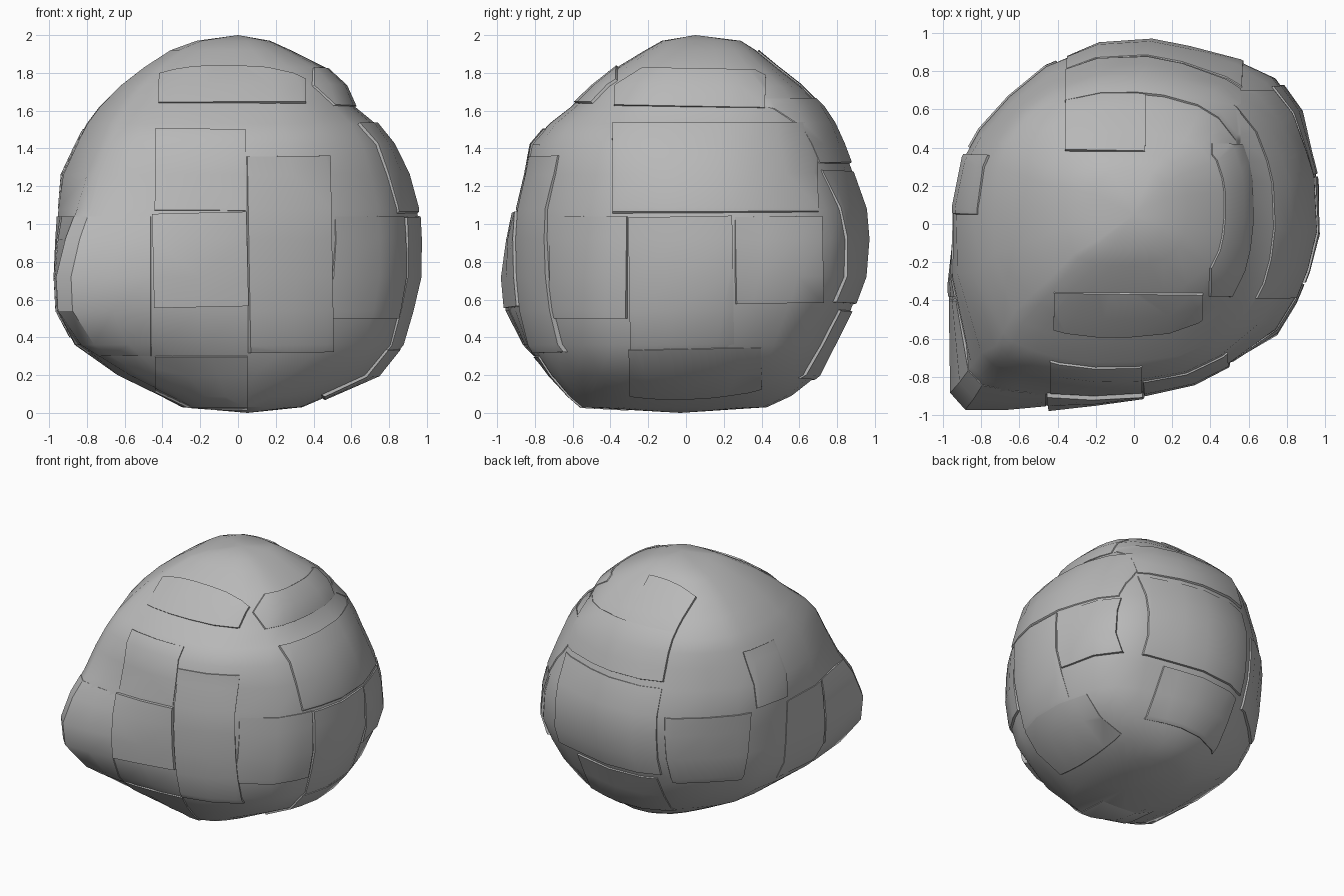
import bpy
import bmesh
import random
from mathutils import Vector, Matrix

random.seed(4)

cube = bpy.data.objects.get("Cube")
if cube:
    bpy.data.objects.remove(cube, do_unlink=True)

stone = bpy.data.materials.new("grey stone")
stone.use_nodes = True
grey = (0.48, 0.48, 0.48, 1)
stone.diffuse_color = grey
stone.node_tree.nodes["Principled BSDF"].inputs["Base Color"].default_value = grey

# Widest plan outline of the boulder, counter-clockwise
OUTLINE = [(-.96, -.88), (-.88, -.97), (-.66, -.97), (-.45, -.95), (-.2, -.92),
           (.05, -.88), (.31, -.82), (.5, -.72), (.75, -.57), (.85, -.4),
           (.91, -.25), (.97, -.05), (.97, .25), (.93, .4), (.88, .61),
           (.75, .79), (.57, .87), (.3, .93), (.1, .97), (-.18, .95),
           (-.45, .83), (-.63, .66), (-.79, .49), (-.88, .34), (-.93, .08), (-.97, -.3)]

# Levels: height, x range, y range, how strongly the plan outline is kept
LEVELS = [(.03, -.3, .34, -.56, .43, .2), (.09, -.42, .48, -.64, .56, .4),
          (.2, -.65, .74, -.75, .7, .6), (.36, -.87, .87, -.88, .78, .85),
          (.54, -.96, .92, -.95, .87, 1), (.72, -.97, .96, -.97, .94, 1),
          (.92, -.97, .96, -.96, .96, .8), (1.08, -.97, .95, -.93, .95, .55),
          (1.26, -.95, .9, -.88, .89, .4), (1.42, -.87, .82, -.84, .83, .3),
          (1.53, -.81, .73, -.74, .78, .25), (1.62, -.74, .62, -.62, .72, .2),
          (1.73, -.63, .57, -.5, .61, .2), (1.83, -.5, .46, -.37, .48, .2),
          (1.92, -.36, .28, -.22, .37, .2), (1.97, -.22, .17, -.13, .29, .2)]


def loft():
    """Closed boulder body as a bmesh; its sections turn squarer towards the crown."""
    bm = bmesh.new()
    rings = []
    for z, x0, x1, y0, y1, keep in LEVELS:
        square = 2 + min(max((z - 1.3) / .5, 0), 1)
        ring = []
        for point in OUTLINE:
            p = Vector(point) / .97
            plain = p / (abs(p.x) ** square + abs(p.y) ** square) ** (1 / square)
            p = plain.lerp(p, keep)
            ring.append(bm.verts.new(((x0 + x1 + (x1 - x0) * p.x) / 2,
                                      (y0 + y1 + (y1 - y0) * p.y) / 2, z)))
        rings.append(ring)
    count = len(OUTLINE)
    for low, high in zip(rings, rings[1:]):
        for i in range(count):
            j = (i + 1) % count
            bm.faces.new((low[i], low[j], high[j], high[i]))
    base = bm.verts.new((.05, -.03, 0))
    tip = bm.verts.new((0, .05, 2))
    for i in range(count):
        j = (i + 1) % count
        bm.faces.new((base, rings[0][j], rings[0][i]))
        bm.faces.new((tip, rings[-1][i], rings[-1][j]))
    return bm


def finish(bm, name):
    mesh = bpy.data.meshes.new(name)
    bm.to_mesh(mesh)
    bm.free()
    mesh.materials.append(stone)
    obj = bpy.data.objects.new(name, mesh)
    bpy.context.collection.objects.link(obj)
    bpy.ops.object.select_all(action='DESELECT')
    obj.select_set(True)
    bpy.context.view_layer.objects.active = obj
    bpy.ops.object.shade_smooth_by_angle(angle=.6)


def slab(name, low, high, push, tilt=.02):
    """Cut a box-shaped piece of the skin, lift it and give it side walls."""
    bm = loft()
    for axis in range(3):
        for limit, side in ((low[axis], -1), (high[axis], 1)):
            normal, point = Vector(), Vector()
            normal[axis], point[axis] = side, limit
            bmesh.ops.bisect_plane(bm, geom=bm.verts[:] + bm.edges[:] + bm.faces[:],
                                   plane_co=point, plane_no=normal, clear_outer=True)
    push = Vector(push)
    middle = sum((v.co for v in bm.verts), Vector()) / len(bm.verts)
    swing = Vector([random.uniform(-tilt, tilt) for _ in range(3)])
    turn = Matrix.Rotation(swing.length, 3, swing.normalized())
    for v in bm.verts:
        v.co = middle + turn @ (v.co - middle) + push
    rim = [e for e in bm.edges if e.is_boundary]
    walls = bmesh.ops.extrude_edge_only(bm, edges=rim)["geom"]
    bmesh.ops.translate(bm, verts=[v for v in walls if isinstance(v, bmesh.types.BMVert)],
                        vec=push.normalized() * -.06)
    bmesh.ops.recalc_face_normals(bm, faces=bm.faces[:])
    finish(bm, name)


body = loft()
bmesh.ops.recalc_face_normals(body, faces=body.faces[:])
finish(body, "boulder_body")

FAR = 2
# Front pieces
slab("front_square", (-.45, -FAR, .56), (.05, -.3, 1.06), (0, -.03, 0), .03)
slab("front_shoulder", (.05, -FAR, .32), (.49, -.3, 1.36), (.01, -.018, 0))
slab("front_upper", (-.44, -FAR, 1.07), (.04, -.2, 1.5), (0, -.008, .004), .01)
slab("front_corner", (-FAR, -FAR, .3), (-.46, -.4, 1.04), (-.003, -.004, 0), .005)
# Left side pieces
slab("left_front_block", (.4, -.72, .5), (FAR, -.31, 1.04), (.01, -.006, 0))
slab("left_middle_block", (.4, -.3, .3), (FAR, .25, 1.04), (.01, 0, 0))
slab("left_back_block", (.4, .26, .58), (FAR, .72, 1.04), (.012, .006, 0), .03)
slab("left_upper_ledge", (.35, -.39, 1.06), (FAR, .7, 1.53), (.008, 0, .008), .01)
# Back pieces
slab("back_block", (-.35, .3, .58), (.57, FAR, 1.28), (0, .012, 0))
slab("back_upper_block", (-.36, .3, 1.32), (.56, FAR, 1.66), (0, .01, .006))
slab("back_lower_block", (-.3, .3, .18), (.4, FAR, .54), (0, .01, -.005))
# Right side pieces
slab("right_block", (-FAR, -.38, .4), (-.4, .06, 1.04), (-.006, 0, 0), .01)
slab("right_upper_block", (-FAR, .05, 1.08), (-.4, .36, 1.5), (-.008, .005, .005))
slab("right_back_block", (-FAR, .4, .5), (-.4, FAR, 1.06), (-.01, .01, 0))
# Crown pieces
slab("crown_front", (-.42, -.62, 1.64), (.36, -.36, FAR), (0, -.008, .008))
slab("crown_back", (-.36, .38, 1.6), (.06, .72, FAR), (0, .006, .01))
slab("crown_side", (.4, -.38, 1.62), (FAR, .42, 1.82), (.008, 0, .005))
# Underside pieces
slab("under_middle", (-.44, -FAR, -FAR), (.05, -.3, .3), (0, -.008, -.004), .005)
slab("under_side", (.45, -.3, -FAR), (FAR, .4, .34), (.01, 0, -.006))
